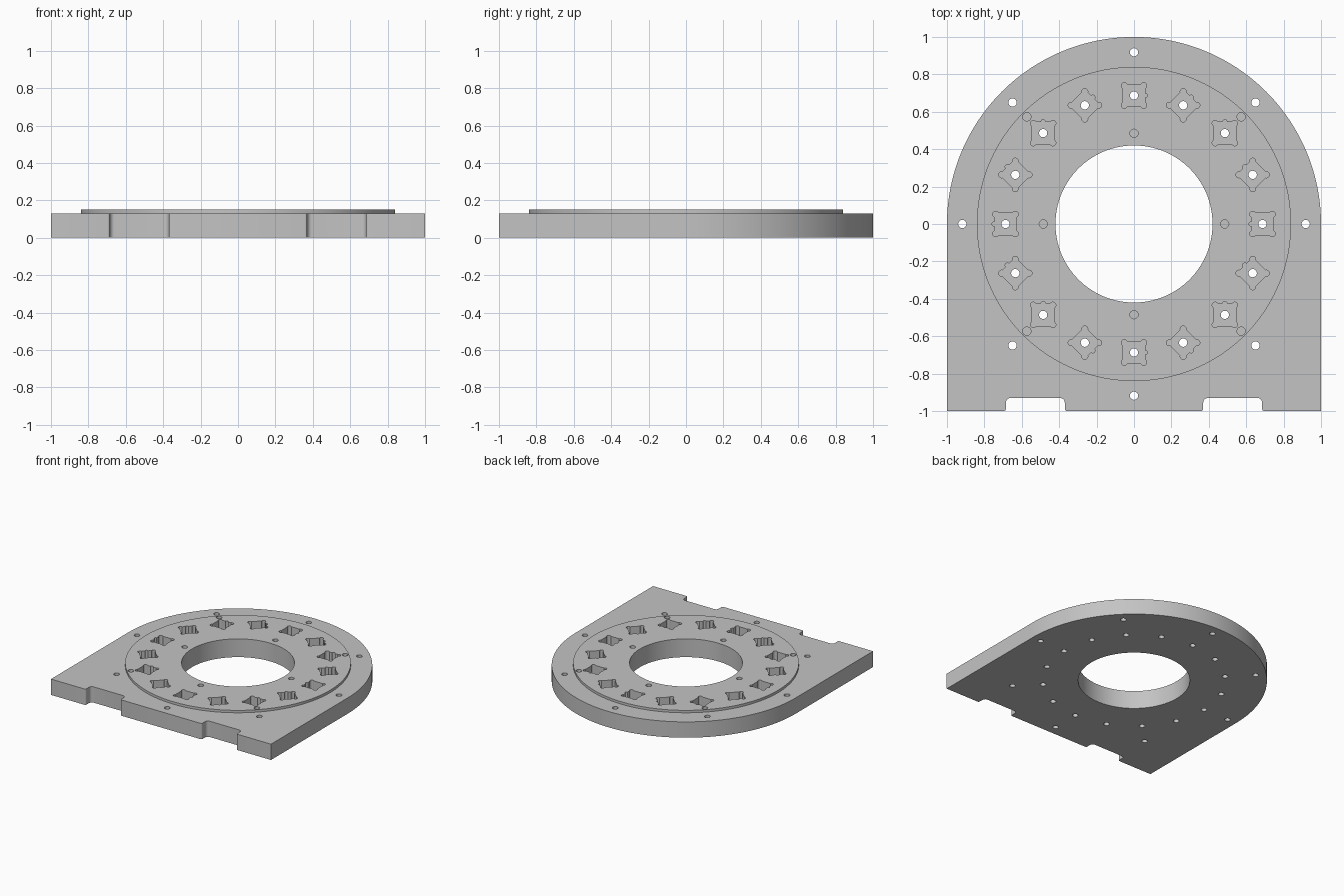
import bpy
import bmesh
from math import sin, cos, pi, radians

cube = bpy.data.objects.get("Cube")
if cube:
    bpy.data.objects.remove(cube, do_unlink=True)

BASE_TOP, RING_TOP, POCKET_FLOOR = 0.13, 0.15, 0.05
HOLE = 0.022

grey = bpy.data.materials.new("plate_grey")
grey.use_nodes = True
colour = (0.55, 0.55, 0.55, 1)
grey.diffuse_color = colour
grey.node_tree.nodes["Principled BSDF"].inputs["Base Color"].default_value = colour


def arc(cx, cy, r, start, end, steps):
    """Points along an arc, angles in degrees."""
    angles = [radians(start + (end - start) * i / steps) for i in range(steps + 1)]
    return [(cx + r * cos(a), cy + r * sin(a)) for a in angles]


def circle(cx, cy, r, steps):
    return arc(cx, cy, r, 0, 360, steps)[:-1]


def prism(bm, outline, low, high):
    """Close an outline into a solid between two heights."""
    face = bm.faces.new([bm.verts.new((x, y, low)) for x, y in outline])
    top = bmesh.ops.extrude_face_region(bm, geom=[face])["geom"]
    moved = [v for v in top if isinstance(v, bmesh.types.BMVert)]
    bmesh.ops.translate(bm, verts=moved, vec=(0, 0, high - low))


def solid(name, parts):
    """Make one object from (outline, low, high) prisms."""
    bm = bmesh.new()
    for part in parts:
        prism(bm, *part)
    bmesh.ops.recalc_face_normals(bm, faces=bm.faces)
    mesh = bpy.data.meshes.new(name)
    bm.to_mesh(mesh)
    bm.free()
    mesh.materials.append(grey)
    obj = bpy.data.objects.new(name, mesh)
    bpy.context.collection.objects.link(obj)
    return obj


def combine(target, other, operation):
    """Apply a boolean and remove the helper."""
    other.hide_render = True
    mod = target.modifiers.new(operation.lower(), "BOOLEAN")
    mod.operation = operation
    mod.solver = "EXACT"
    mod.object = other
    bpy.context.view_layer.objects.active = target
    bpy.ops.object.modifier_apply(modifier=mod.name)
    bpy.data.objects.remove(other, do_unlink=True)


def notch(x0, x1):
    """Shallow front notch with rounded lips and inner corners."""
    back, lip, inner = -0.93, 0.012, 0.025
    return (arc(x0 - lip, -1 + lip, lip, -90, 0, 5)
            + arc(x0 + inner, back - inner, inner, 180, 90, 6)
            + arc(x1 - inner, back - inner, inner, 90, 0, 6)
            + arc(x1 + lip, -1 + lip, lip, 180, 270, 5))


def pocket(cx, cy, turn):
    """Square pocket with rounded corner reliefs and one side nub."""
    points = []
    for corner in (45, 135, 225, 315):
        sx = 0.052 if cos(radians(corner)) > 0 else -0.052
        sy = 0.052 if sin(radians(corner)) > 0 else -0.052
        points += arc(sx, sy, 0.016, corner - 105, corner + 105, 14)
    points += arc(0.06, 0, 0.012, -90, 90, 8)
    c, s = cos(radians(turn)), sin(radians(turn))
    return [(cx + x * c - y * s, cy + x * s + y * c) for x, y in points]


def around(radius, count, offset=0):
    return [(radius * cos(a), radius * sin(a))
            for a in (radians(offset) + 2 * pi * i / count for i in range(count))]


# Base plate: half round at the back, square at the front
outline = (arc(0, 0, 1, 0, 180, 96) + [(-1, -1)]
           + notch(-0.685, -0.37) + notch(0.37, 0.685) + [(1, -1)])
plate = solid("mounting_plate", [(outline, 0, BASE_TOP)])

# Raised ring on top
combine(plate, solid("raised_disc", [(circle(0, 0, 0.84, 160), 0.08, RING_TOP)]), "UNION")

# Centre bore, rim holes and blind holes
cuts = [(circle(0, 0, 0.42, 128), -0.1, 0.3)]
for x, y in around(0.918, 8):
    cuts.append((circle(x, y, HOLE, 24), -0.1, 0.3))
for x, y in around(0.485, 4) + around(0.81, 4, 45):
    cuts.append((circle(x, y, HOLE, 24), POCKET_FLOOR, 0.3))

# Ring of pockets, alternately square and diamond
seats = around(0.687, 16)
for i, (x, y) in enumerate(seats):
    step = min(i % 8, 8 - i % 8)
    turn = 180 - 45 * step
    if i in (11, 13):
        turn = -45
    cuts.append((pocket(x, y, turn), POCKET_FLOOR, 0.3))
combine(plate, solid("pocket_cutter", cuts), "DIFFERENCE")

# Through hole in each pocket floor
drills = [(circle(x, y, HOLE, 24), -0.1, 0.1) for x, y in seats]
combine(plate, solid("drill_cutter", drills), "DIFFERENCE")

bpy.ops.object.select_all(action="DESELECT")
plate.select_set(True)
bpy.context.view_layer.objects.active = plate
bpy.ops.object.shade_smooth_by_angle(angle=radians(30))
